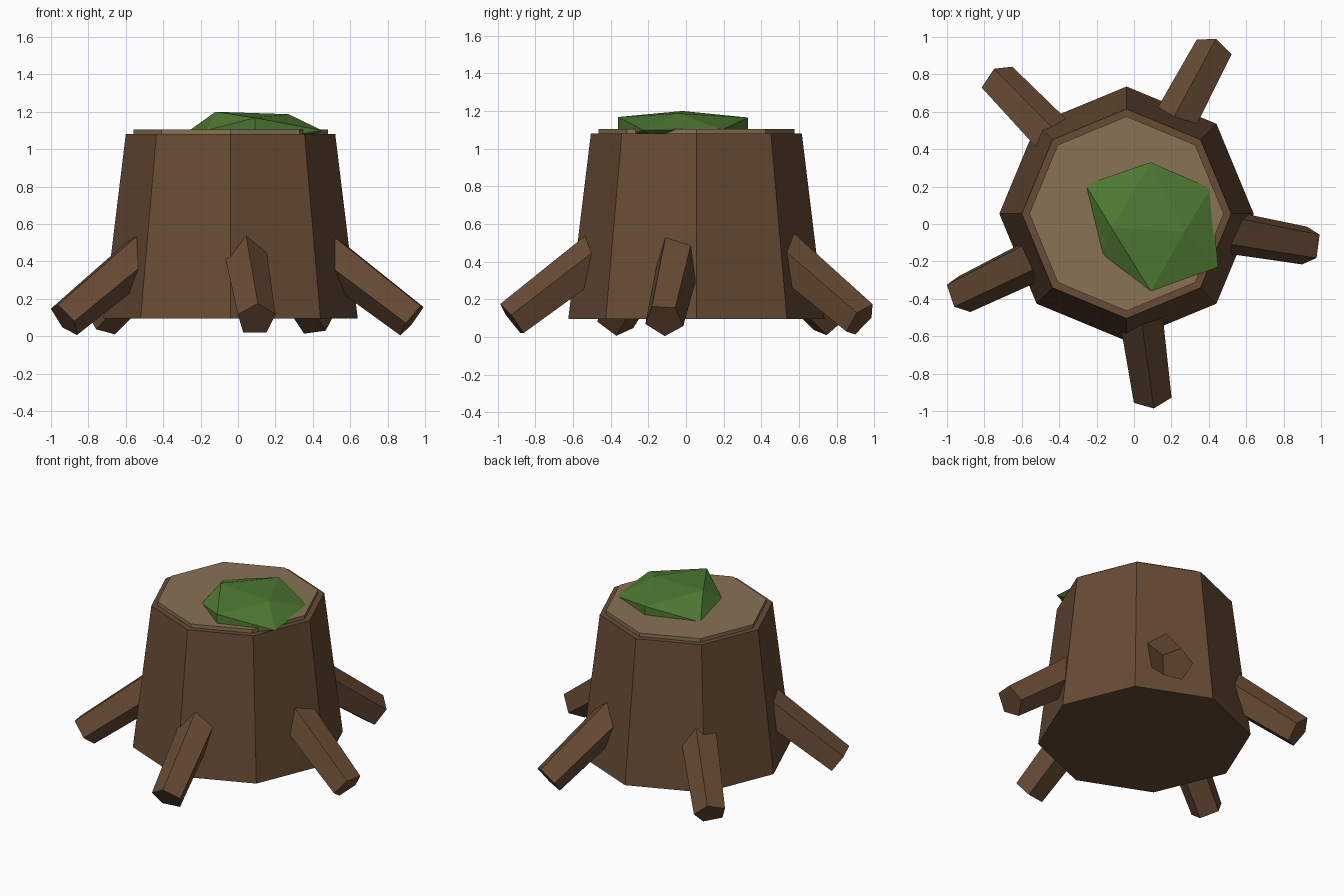
import bpy, bmesh
from math import radians, sin, cos
from mathutils import Matrix, Vector

if "Cube" in bpy.data.objects:
    bpy.data.objects.remove(bpy.data.objects["Cube"])

CENTRE = Vector((-0.04, 0.055, 0))


def material(name, rgb):
    m = bpy.data.materials.new(name)
    m.diffuse_color = (*rgb, 1)
    m.use_nodes = True
    m.node_tree.nodes["Principled BSDF"].inputs["Base Color"].default_value = m.diffuse_color
    return m


bark = material("bark", (0.135, 0.07, 0.034))
wood = material("cut_wood", (0.25, 0.17, 0.09))
green = material("moss", (0.078, 0.195, 0.033))


def finish(name, bm, mat):
    bmesh.ops.recalc_face_normals(bm, faces=bm.faces)
    mesh = bpy.data.meshes.new(name)
    bm.to_mesh(mesh)
    bm.free()
    mesh.materials.append(mat)
    ob = bpy.data.objects.new(name, mesh)
    bpy.context.collection.objects.link(ob)
    return ob


def frustum(name, sides, r1, r2, length, matrix, mat):
    bm = bmesh.new()
    bmesh.ops.create_cone(bm, cap_ends=True, segments=sides, radius1=r1,
                          radius2=r2, depth=length, matrix=matrix)
    return finish(name, bm, mat)


# Trunk and cut top
frustum("trunk", 8, 0.68, 0.56, 0.985,
        Matrix.Translation(CENTRE + Vector((0, 0, 0.5875))), bark)
frustum("cut_top", 8, 0.52, 0.52, 0.05,
        Matrix.Translation(CENTRE + Vector((0, 0, 1.08))), wood)

# Five roots sloping outward, each rolled a little differently
TILT, LENGTH = radians(37), 0.65
for i, roll in enumerate((0, 40, 9, 56, 24)):
    a = radians(-82 + 72 * i)
    out = Vector((cos(a), sin(a), 0))
    z = Vector((0, 0, 1))
    along = out * cos(TILT) - z * sin(TILT)
    up = out * sin(TILT) + z * cos(TILT)
    side = up.cross(along)
    mid = CENTRE + out * 0.987 + z * 0.09 - along * LENGTH / 2
    frame = Matrix((side, up, along)).transposed().to_4x4()
    frustum(f"root_{i + 1}", 5, 0.124, 0.107, LENGTH,
            Matrix.Translation(mid) @ frame @ Matrix.Rotation(-radians(roll), 4, 'Z'),
            bark)

# Moss clump: a flattened, uneven icosahedron
bm = bmesh.new()
for p in ((-0.12, -0.02, 1.2), (0.27, -0.04, 1.187),
          (0.09, -0.36, 1.168), (0.09, 0.33, 1.165),
          (-0.26, 0.21, 1.1), (0.41, 0.19, 1.1),
          (0.45, -0.23, 1.1), (-0.17, -0.16, 1.1),
          (0.09, -0.36, 1.04), (0.09, 0.33, 1.04),
          (-0.11, 0, 1.0), (0.29, 0, 1.0)):
    bm.verts.new(p)
bmesh.ops.convex_hull(bm, input=bm.verts)
finish("moss", bm, green)
